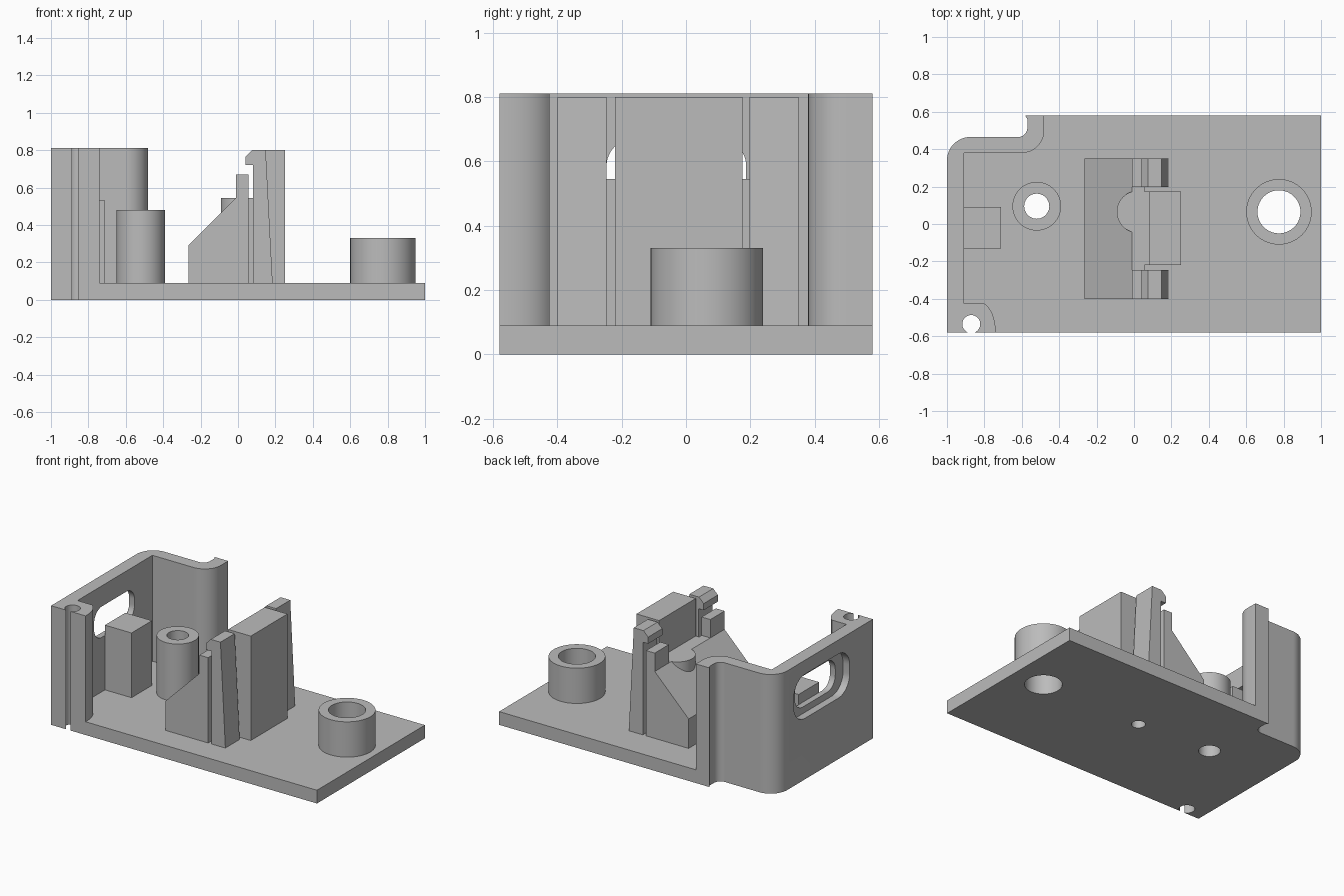
import bpy, bmesh
from math import cos, sin, pi, radians
from mathutils import Vector

cube = bpy.data.objects.get("Cube")
if cube:
    bpy.data.objects.remove(cube, do_unlink=True)

grey = bpy.data.materials.new("plain grey")
grey.use_nodes = True
GREY = (0.5, 0.5, 0.5, 1)
grey.diffuse_color = GREY
grey.node_tree.nodes["Principled BSDF"].inputs["Base Color"].default_value = GREY

BASE = 0.09
WALL_TOP = 0.81


def arc(cx, cy, r, a0, a1, n=12):
    """Points on a circle from a0 to a1 degrees."""
    angles = [radians(a0 + (a1 - a0) * i / n) for i in range(n + 1)]
    return [(cx + r * cos(a), cy + r * sin(a)) for a in angles]


def prism(name, pts, lo, hi, axis="z"):
    """Extrude a closed outline from lo to hi along x, y or z."""
    place = {"z": lambda a, b, t: (a, b, t),
             "y": lambda a, b, t: (a, t, b),
             "x": lambda a, b, t: (t, a, b)}[axis]
    bm = bmesh.new()
    face = bm.faces.new([bm.verts.new(place(a, b, lo)) for a, b in pts])
    out = bmesh.ops.extrude_face_region(bm, geom=[face])
    shift = Vector(place(0, 0, hi - lo))
    bmesh.ops.translate(bm, vec=shift,
                        verts=[g for g in out["geom"] if isinstance(g, bmesh.types.BMVert)])
    bmesh.ops.recalc_face_normals(bm, faces=bm.faces)
    mesh = bpy.data.meshes.new(name)
    bm.to_mesh(mesh)
    bm.free()
    mesh.materials.append(grey)
    obj = bpy.data.objects.new(name, mesh)
    bpy.context.collection.objects.link(obj)
    return obj


def rect(a0, a1, b0, b1):
    return [(a0, b0), (a1, b0), (a1, b1), (a0, b1)]


def disc(x, y, r):
    return arc(x, y, r, 0, 360, 64)[:-1]


def rounded(cy, cz, hy, hz, r):
    """Outline of a rounded rectangle."""
    pts = []
    for sy, sz, a in ((1, 1, 0), (-1, 1, 90), (-1, -1, 180), (1, -1, 270)):
        pts += arc(cy + sy * (hy - r), cz + sz * (hz - r), r, a, a + 90)
    return pts


def cut(obj, pts, lo, hi, axis="z"):
    """Subtract an extruded outline."""
    tool = prism("cutter", pts, lo, hi, axis)
    tool.hide_render = True
    mod = obj.modifiers.new("cut", "BOOLEAN")
    mod.operation, mod.solver, mod.object = "DIFFERENCE", "EXACT", tool
    bpy.context.view_layer.objects.active = obj
    bpy.ops.object.modifier_apply(modifier=mod.name)
    bpy.data.objects.remove(tool, do_unlink=True)


# Outer edge shared by the base and the wall, from front to back
outer = ([(-1, -0.58)] + arc(-0.875, 0.34, 0.125, 180, 90)
         + arc(-0.62, 0.515, 0.05, -90, 0) + [(-0.57, 0.56), (-0.582, 0.58)])

base = prism("base_plate", outer + [(1, 0.58), (1, -0.58)], 0, BASE)

# Corner wall with a thick front post
post_curve = []
for i in range(13):
    t = i / 12
    u = 1 - t
    post_curve.append((-0.8 * u * u - 1.48 * u * t - 0.74 * t * t,
                       -0.425 * u * u - 0.94 * u * t - 0.58 * t * t))
inner = ([(-0.48, 0.58)] + arc(-0.6, 0.5, 0.12, 0, -90)
         + [(-0.91, 0.38), (-0.91, -0.425)])
wall = prism("corner_wall", outer + inner + post_curve, BASE, WALL_TOP)

# Window through the wall with a shallow outer recess
cut(wall, rounded(-0.03, 0.565, 0.217, 0.105, 0.085), -1.1, -0.85, "x")
cut(wall, rounded(-0.03, 0.565, 0.3, 0.15, 0.12), -1.1, -0.95, "x")

# Corner screw channel, open along the front edge
for part in (base, wall):
    cut(part, disc(-0.87, -0.535, 0.048), -0.1, 1)

# Block inside the wall
block = prism("wall_block", rect(-0.91, -0.71, -0.13, 0.09), BASE, 0.53)

# Hollow bosses
bosses = []
for name, x, y, r, hole, top in (("small_boss", -0.52, 0.095, 0.13, 0.067, 0.48),
                                 ("large_boss", 0.775, 0.065, 0.175, 0.115, 0.33)):
    boss = prism(name, disc(x, y, r), BASE, top)
    for part in (base, boss):
        cut(part, disc(x, y, hole), -0.1, 1)
    bosses.append(boss)

# Sloped support with a flat shelf
wedge = prism("sloped_support",
              [(-0.265, BASE), (-0.265, 0.29), (-0.01, 0.545), (0.055, 0.545), (0.055, BASE)],
              -0.4, 0.35, "y")
shelf_boss = prism("shelf_boss", arc(0.02, 0.065, 0.112, 90, 270, 32), BASE, 0.545)
centre = prism("centre_block", rect(0.08, 0.25, -0.22, 0.175), BASE, 0.8)
bridge = prism("shelf_bridge", rect(0.055, 0.08, -0.22, 0.175), BASE, 0.545)

# Blind pilot hole from below
for part in (base, wedge, shelf_boss):
    cut(part, disc(0.02, 0.065, 0.043), -0.1, 0.4)

# Stops and snap hooks on both sides of the centre block
hook = [(0.08, BASE), (0.08, 0.72), (0.04, 0.72), (0.04, 0.765),
        (0.075, 0.8), (0.148, 0.8), (0.185, BASE)]
for side, y0, y1 in (("front", -0.4, -0.247), ("back", 0.198, 0.35)):
    prism(side + "_stop", rect(-0.01, 0.055, 0.545, 0.67), y0, y1, "y")
    prism(side + "_snap_hook", hook, y0, y1, "y")

# Smooth the curved parts, keeping sharp edges
bpy.ops.object.select_all(action="DESELECT")
for part in [base, wall, shelf_boss, wedge] + bosses:
    part.select_set(True)
bpy.context.view_layer.objects.active = base
bpy.ops.object.shade_smooth_by_angle(angle=radians(30))
